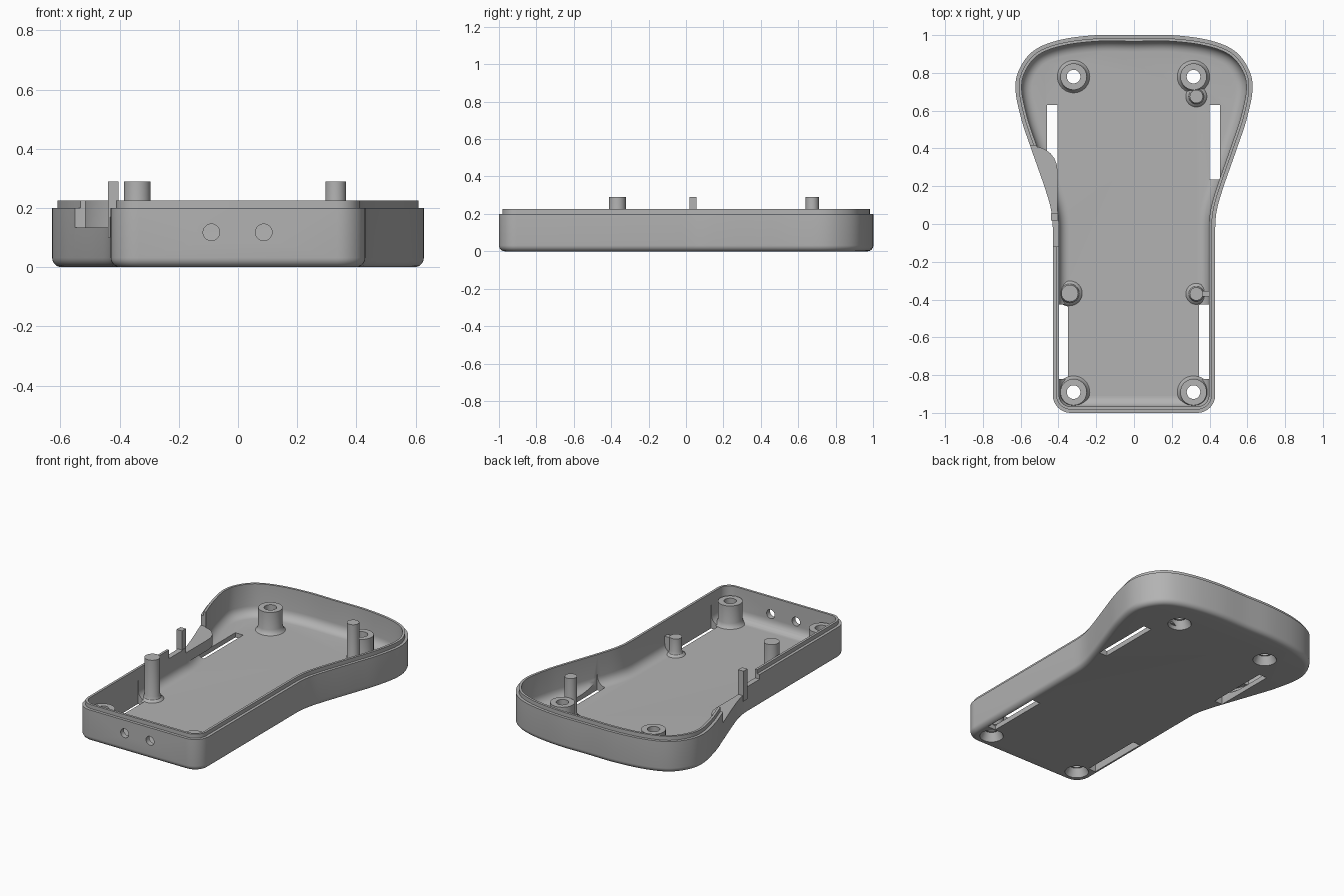
import bpy, bmesh, math
from mathutils import Vector

scene = bpy.context.scene
if "Cube" in bpy.data.objects:
    bpy.data.objects.remove(bpy.data.objects["Cube"], do_unlink=True)

GREY = (0.45, 0.45, 0.45, 1)
mat = bpy.data.materials.new("plain grey plastic")
mat.use_nodes = True
mat.diffuse_color = GREY
mat.node_tree.nodes["Principled BSDF"].inputs["Base Color"].default_value = GREY


def finish(name, bm, helper=False):
    bmesh.ops.recalc_face_normals(bm, faces=bm.faces)
    me = bpy.data.meshes.new(name)
    bm.to_mesh(me)
    bm.free()
    me.materials.append(mat)
    ob = bpy.data.objects.new(name, me)
    scene.collection.objects.link(ob)
    ob.hide_render = helper
    return ob


def smooth(ob, angle=32):
    bpy.ops.object.select_all(action='DESELECT')
    ob.select_set(True)
    bpy.context.view_layer.objects.active = ob
    bpy.ops.object.shade_smooth_by_angle(angle=math.radians(angle))


def loft(bm, rings, closed=False):
    """Skin a list of point rings; cap the ends unless the loft is closed."""
    loops = [[bm.verts.new(p) for p in ring] for ring in rings]
    pairs = list(zip(loops, loops[1:]))
    if closed:
        pairs.append((loops[-1], loops[0]))
    for a, b in pairs:
        for i in range(len(a)):
            j = (i + 1) % len(a)
            bm.faces.new((a[i], a[j], b[j], b[i]))
    if not closed:
        bm.faces.new(loops[0][::-1])
        bm.faces.new(loops[-1])


def lathe(name, profile, at, closed=False, steps=40, helper=False):
    bm = bmesh.new()
    turn = [math.tau * i / steps for i in range(steps)]
    loft(bm, [[(at[0] + r * math.cos(t), at[1] + r * math.sin(t), z) for t in turn]
              for r, z in profile], closed)
    return finish(name, bm, helper)


def prism(name, points, z0, z1, helper=False):
    bm = bmesh.new()
    loft(bm, [[(x, y, z) for x, y in points] for z in (z0, z1)])
    return finish(name, bm, helper)


def box(name, x0, x1, y0, y1, z0, z1, helper=False):
    return prism(name, [(x0, y0), (x1, y0), (x1, y1), (x0, y1)], z0, z1, helper)


def boolean(target, tool, operation):
    mod = target.modifiers.new(operation, 'BOOLEAN')
    mod.operation, mod.object, mod.solver = operation, tool, 'EXACT'
    bpy.ops.object.select_all(action='DESELECT')
    bpy.context.view_layer.objects.active = target
    target.select_set(True)
    bpy.ops.object.modifier_apply(modifier=mod.name)
    bpy.data.objects.remove(tool, do_unlink=True)


# Half outline: rounded front corner, straight grip, flared head
R = 0.095
half = [Vector((0.43 - R + R * math.sin(a), -1 + R - R * math.cos(a)))
        for a in (math.pi / 2 * i / 10 for i in range(11))]
keys = [Vector(p) for p in (
    (0.43, -0.2), (0.43, -0.02), (0.44, 0.08), (0.475, 0.2), (0.545, 0.4), (0.598, 0.56),
    (0.628, 0.72), (0.602, 0.83), (0.525, 0.922), (0.39, 0.975), (0.2, 1.0), (0, 1.0), (-0.2, 1.0))]
for p0, p1, p2, p3 in zip(keys, keys[1:], keys[2:], keys[3:]):
    for k in range(7):
        t = k / 7
        half.append(0.5 * (2 * p1 + (p2 - p0) * t + (2 * p0 - 5 * p1 + 4 * p2 - p3) * t * t
                           + (3 * p1 - p0 - 3 * p2 + p3) * t ** 3))
outline = half + [Vector((0, 1))] + [Vector((-p.x, p.y)) for p in reversed(half)]


def inset(d, z):
    ring, n = [], len(outline)
    for i, p in enumerate(outline):
        a = (p - outline[i - 1]).normalized()
        b = (outline[(i + 1) % n] - p).normalized()
        t = (a + b).normalized()
        s = d / max(0.5, t.dot(a))
        ring.append((p.x - t.y * s, p.y + t.x * s, z))
    return ring


# Tub section: rounded underside, stepped lip, filleted cavity
quarter = [math.pi / 2 * i / 6 for i in range(7)]
section = [(0.032 * (1 - math.sin(a)), 0.032 * (1 - math.cos(a))) for a in quarter]
section += [(0, 0.2), (0.018, 0.2), (0.018, 0.225), (0.033, 0.225)]
section += [(0.033 + 0.055 * (1 - math.cos(a)), 0.03 + 0.055 * (1 - math.sin(a))) for a in quarter]
bm = bmesh.new()
loft(bm, [inset(d, z) for d, z in section])
tub = finish("shell_tub", bm)

# Side shelf with a rounded inner end, and the recess above it
inner = [(-0.405, 0.05)] + [(-0.53 + 0.125 * math.cos(a), 0.285 + 0.125 * math.sin(a)) for a in quarter]
wall = [(-p.x + 0.008, p.y) for p in reversed(half) if 0.05 < p.y < 0.4]
boolean(tub, prism("shelf", inner + wall, 0.07, 0.15), 'UNION')
wide = [(-0.398, 0.05)] + [(x + 0.006, y + 0.006) for x, y in inner[1:]]
boolean(tub, prism("recess_cutter", wide + [(-0.8, 0.416), (-0.8, 0.05)], 0.135, 0.4, True), 'DIFFERENCE')
boolean(tub, box("rim_cutter", -0.5, -0.36, -0.12, 0.055, 0.17, 0.4, True), 'DIFFERENCE')

# Strap slots through the floor
for x0, x1, y0, y1, top in ((-0.46, -0.405, 0.235, 0.63, 0.065), (0.4, 0.455, 0.235, 0.63, 0.1),
                            (-0.4, -0.35, -0.82, -0.425, 0.15), (0.345, 0.4, -0.82, -0.425, 0.15)):
    boolean(tub, box("slot_cutter", x0, x1, y0, y1, -0.1, top, True), 'DIFFERENCE')

# Two round holes in the front wall
for x in (-0.09, 0.087):
    bm = bmesh.new()
    loft(bm, [[(x + 0.028 * math.cos(math.tau * i / 28), y, 0.118 + 0.028 * math.sin(math.tau * i / 28))
               for i in range(28)] for y in (-1.1, -0.93)])
    boolean(tub, finish("hole_cutter", bm, True), 'DIFFERENCE')

# Screw bosses, countersunk from below
for label, x, y in (("back_right", -0.32, 0.78), ("back_left", 0.315, 0.78),
                    ("front_right", -0.32, -0.89), ("front_left", 0.315, -0.89)):
    boolean(tub, lathe("boss_cutter", [(0.067, -0.1), (0.067, 0.3)], (x, y), helper=True), 'DIFFERENCE')
    smooth(lathe(label + "_screw_boss",
                 [(0.068, 0), (0.07, 0.02), (0.088, 0.028), (0.077, 0.038), (0.07, 0.06), (0.07, 0.17),
                  (0.036, 0.17), (0.036, 0.05), (0.045, 0.05)], (x, y), closed=True))
smooth(tub)

# Locating pins with flared feet
for label, x, y, r, top in (("back_left", 0.33, 0.675, 0.035, 0.29), ("front_right", -0.34, -0.367, 0.045, 0.29),
                            ("front_left", 0.33, -0.37, 0.035, 0.14)):
    smooth(lathe(label + "_pin", [(r + 0.025, 0.02), (r + 0.02, 0.032), (r + 0.006, 0.042), (r, 0.06),
                                  (r, top)], (x, y)))
box("front_left_pin_rib", 0.34, 0.405, -0.385, -0.355, 0.02, 0.13)

# Latch post on the side wall
box("latch_post", -0.44, -0.403, 0.018, 0.056, 0.1, 0.29)
